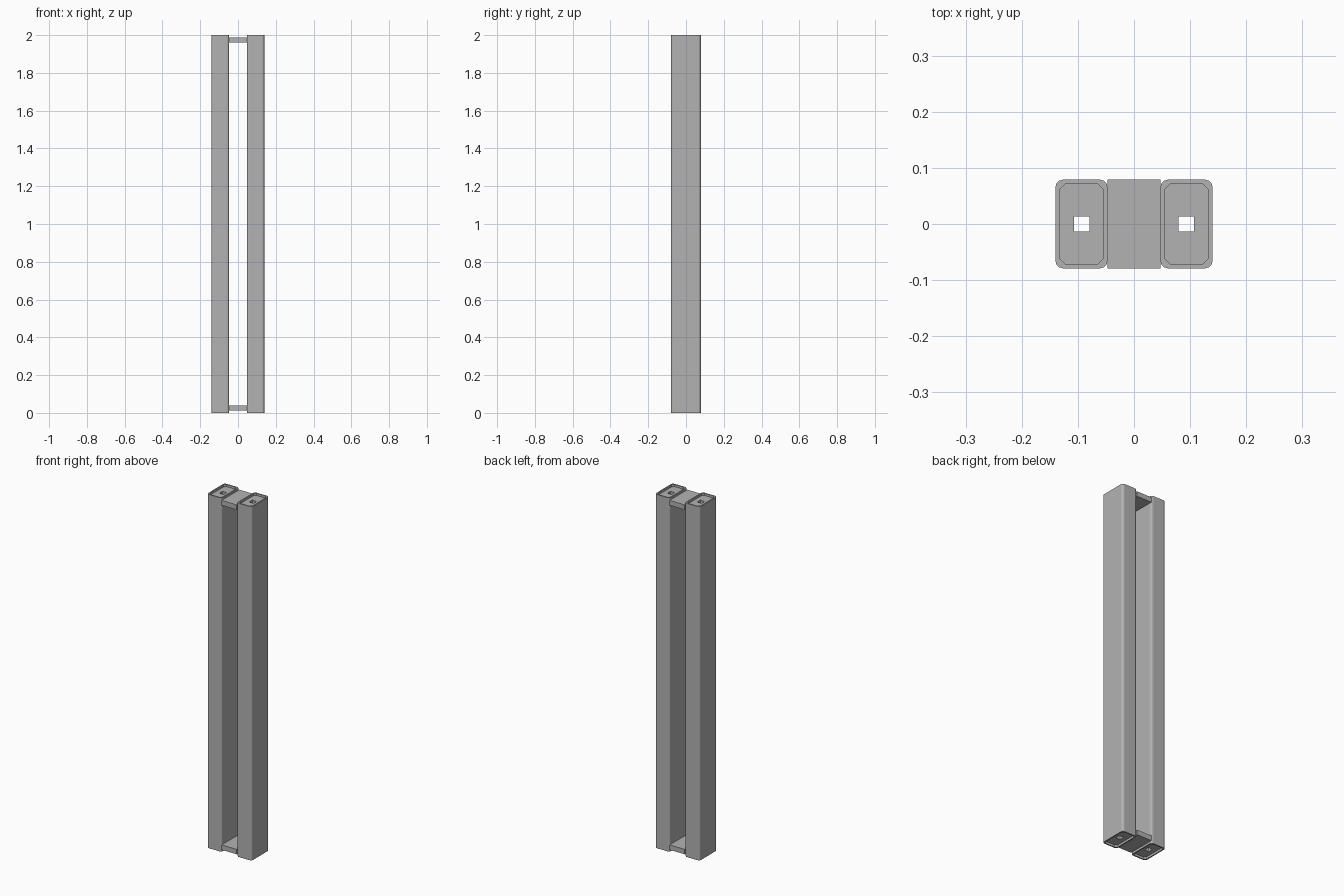
import bpy, bmesh
from math import sin, cos, pi

cube = bpy.data.objects.get("Cube")
if cube:
    bpy.data.objects.remove(cube, do_unlink=True)

H = 2.0                  # overall height
TUBE_X = 0.0935          # tube centre offset
TUBE = (0.0465, 0.079)   # tube half width and half depth
WALL = 0.007
RECESS, PLATE = 0.012, 0.028
CORNER_STEPS = 3

grey = bpy.data.materials.new("plain grey")
grey.use_nodes = True
colour = (0.45, 0.45, 0.45, 1)
grey.diffuse_color = colour
grey.node_tree.nodes["Principled BSDF"].inputs["Base Color"].default_value = colour


def outline(half, radius, steps):
    """Rectangle outline with rounded (or chamfered, steps=1) corners."""
    points = []
    for corner, (sx, sy) in enumerate([(1, 1), (-1, 1), (-1, -1), (1, -1)]):
        for k in range(CORNER_STEPS + 1):
            a = (corner + round(k / CORNER_STEPS * steps) / steps) * pi / 2
            points.append((sx * (half[0] - radius) + radius * cos(a),
                           sy * (half[1] - radius) + radius * sin(a)))
    return points


def finish(bm, name, x):
    bmesh.ops.remove_doubles(bm, verts=bm.verts, dist=1e-5)
    bmesh.ops.recalc_face_normals(bm, faces=bm.faces)
    mesh = bpy.data.meshes.new(name)
    bm.to_mesh(mesh)
    bm.free()
    mesh.materials.append(grey)
    obj = bpy.data.objects.new(name, mesh)
    obj.location.x = x
    bpy.context.collection.objects.link(obj)


def hollow_prism(name, outer, inner, z0, z1, x):
    """Prism between two matching outlines, closed at both ends."""
    bm = bmesh.new()
    loops = [[bm.verts.new((px, py, z)) for px, py in pts]
             for pts, z in ((outer, z0), (outer, z1), (inner, z1), (inner, z0))]
    n = len(outer)
    for a, b in zip(loops, loops[1:] + loops[:1]):
        for i in range(n):
            j = (i + 1) % n
            bm.faces.new((a[i], a[j], b[j], b[i]))
    finish(bm, name, x)


def box(name, half, z0, z1):
    bm = bmesh.new()
    bmesh.ops.create_cube(bm, size=1)
    for v in bm.verts:
        v.co.x *= 2 * half[0]
        v.co.y *= 2 * half[1]
        v.co.z = z1 if v.co.z > 0 else z0
    finish(bm, name, 0)


outer = outline(TUBE, 0.0135, CORNER_STEPS)
inner = outline([h - WALL for h in TUBE], 0.011, 1)
hole = outline((0.0138, 0.0138), 0, 1)
ends = {"bottom": (RECESS, RECESS + PLATE),
        "top": (H - RECESS - PLATE, H - RECESS)}

# Two hollow uprights, each with recessed, pierced end plates
for side, sign in (("left", 1), ("right", -1)):
    hollow_prism(side + "_upright", outer, inner, 0, H, sign * TUBE_X)
    for end, (z0, z1) in ends.items():
        hollow_prism(f"{side}_{end}_end_plate", inner, hole, z0, z1, sign * TUBE_X)

# Bridges joining the uprights
for end, (z0, z1) in ends.items():
    box(end + "_bridge", (TUBE_X - TUBE[0], TUBE[1]), z0, z1)
